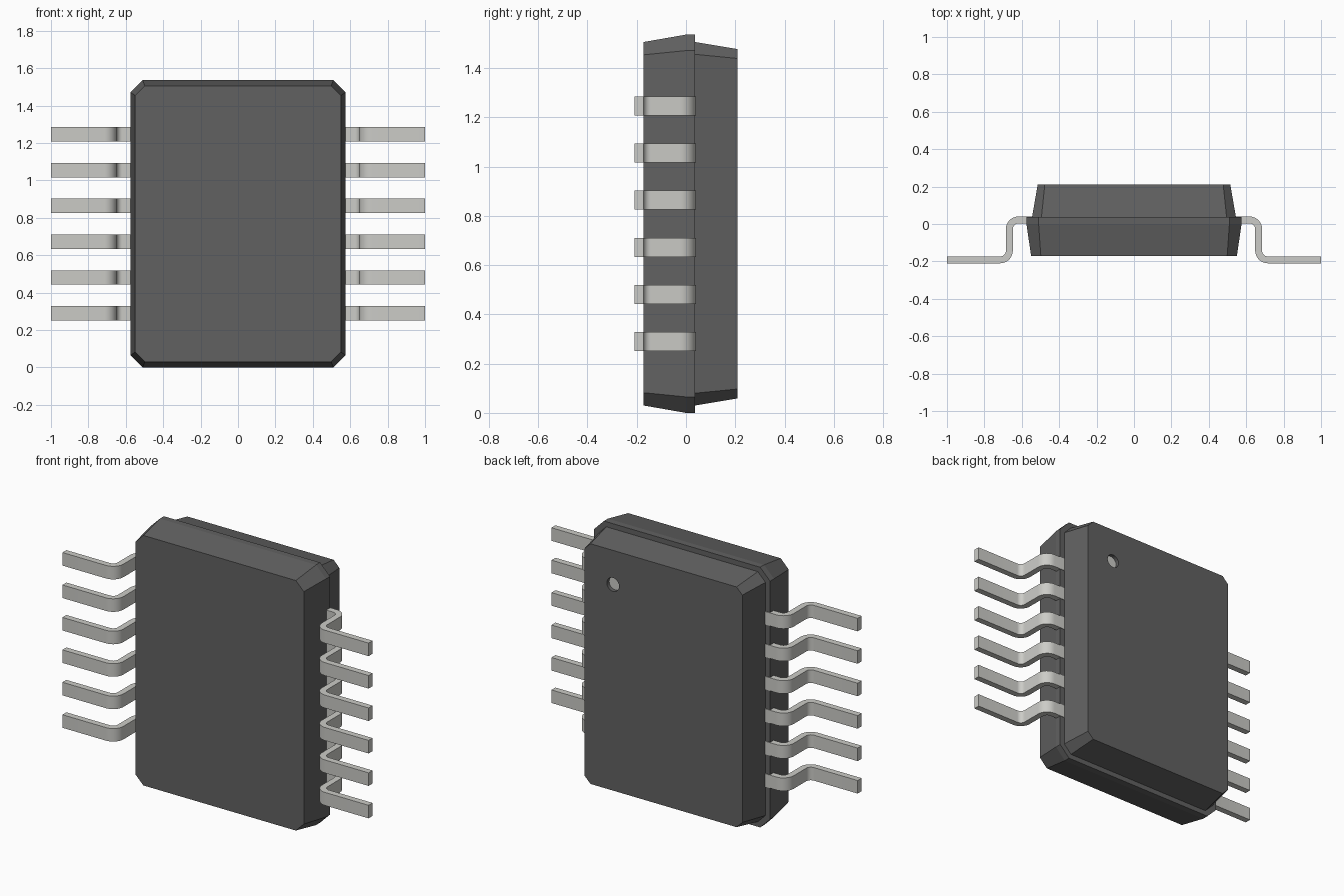
import bpy, bmesh
from math import sin, cos, radians, pi
from mathutils import Matrix

if "Cube" in bpy.data.objects:
    bpy.data.objects.remove(bpy.data.objects["Cube"])

ZC = 0.768  # body centre height


def material(name, rgb):
    m = bpy.data.materials.new(name)
    m.diffuse_color = (*rgb, 1)
    m.use_nodes = True
    m.node_tree.nodes["Principled BSDF"].inputs["Base Color"].default_value = m.diffuse_color
    return m


DARK = material("dark_plastic", (0.12, 0.12, 0.12))
METAL = material("pale_metal", (0.6, 0.6, 0.57))


def finish(bm, name, mat):
    bmesh.ops.recalc_face_normals(bm, faces=bm.faces)
    me = bpy.data.meshes.new(name)
    bm.to_mesh(me)
    bm.free()
    me.materials.append(mat)
    ob = bpy.data.objects.new(name, me)
    bpy.context.collection.objects.link(ob)
    return ob


def ring(bm, y, hx, hz, c):
    pts = [(hx, hz - c), (hx - c, hz), (c - hx, hz), (-hx, hz - c),
           (-hx, c - hz), (c - hx, -hz), (hx - c, -hz), (hx, c - hz)]
    return [bm.verts.new((x, y, ZC + z)) for x, z in pts]


# Chamfered case: tapered front half, flat rim, stepped-in back half
bm = bmesh.new()
rings = [ring(bm, *r) for r in [
    (-0.172, 0.55, 0.738, 0.052), (0.0, 0.575, 0.768, 0.065), (0.037, 0.575, 0.768, 0.065),
    (0.037, 0.545, 0.738, 0.05), (0.21, 0.515, 0.709, 0.038)]]
for a, b in zip(rings, rings[1:]):
    for i in range(8):
        j = (i + 1) % 8
        bm.faces.new((a[i], a[j], b[j], b[i]))
bm.faces.new(rings[0])
bm.faces.new(rings[-1])
case = finish(bm, "case", DARK)


# Round orientation recess on the back, with a pale floor
def cylinder(name, y0, y1, r, mat):
    bm = bmesh.new()
    bmesh.ops.create_cone(bm, cap_ends=True, segments=32, radius1=r, radius2=r, depth=y1 - y0,
                          matrix=Matrix.Translation((0.33, (y0 + y1) / 2, 1.275))
                          @ Matrix.Rotation(pi / 2, 4, 'X'))
    return finish(bm, name, mat)


cutter = cylinder("recess_cutter", 0.188, 0.25, 0.04, METAL)
cutter.hide_render = True
cutter.hide_viewport = True
cut = case.modifiers.new("recess", 'BOOLEAN')
cut.operation = 'DIFFERENCE'
cut.solver = 'EXACT'
cut.object = cutter
cylinder("recess_floor", 0.18, 0.1885, 0.0395, METAL)

# Gull-wing lead: bent strip outline in x, y
T, R = 0.037, 0.030  # thickness, inner bend radius


def arc(cx, cy, r, a0, a1, n=8):
    return [(cx + r * cos(radians(a0 + (a1 - a0) * i / n)),
             cy + r * sin(radians(a0 + (a1 - a0) * i / n))) for i in range(n + 1)]


TOP, FOOT, LEG = 0.04, -0.21, 0.648
c1 = (LEG - R, TOP - T - R)
c2 = (LEG + T + R, FOOT + T + R)
upper = [(0.53, TOP)] + arc(*c1, R + T, 90, 0) + arc(*c2, R, 180, 270) + [(1.0, FOOT + T)]
lower = [(0.53, TOP - T)] + arc(*c1, R, 90, 0) + arc(*c2, R + T, 180, 270) + [(1.0, FOOT)]


def lead(name, side, z, w=0.077):
    bm = bmesh.new()
    u = [bm.verts.new((side * x, y, z - w / 2)) for x, y in upper]
    v = [bm.verts.new((side * x, y, z - w / 2)) for x, y in lower]
    faces = [bm.faces.new((u[i], u[i + 1], v[i + 1], v[i])) for i in range(len(u) - 1)]
    new = bmesh.ops.extrude_face_region(bm, geom=faces)["geom"]
    bmesh.ops.translate(bm, vec=(0, 0, w),
                        verts=[g for g in new if isinstance(g, bmesh.types.BMVert)])
    ob = finish(bm, name, METAL)
    bpy.ops.object.select_all(action='DESELECT')
    ob.select_set(True)
    bpy.context.view_layer.objects.active = ob
    bpy.ops.object.shade_smooth_by_angle(angle=radians(30))


# Six leads on each side
for i in range(6):
    for label, side in (("left", -1), ("right", 1)):
        lead(f"{label}_lead_{i + 1}", side, ZC + (i - 2.5) * 0.1915)
